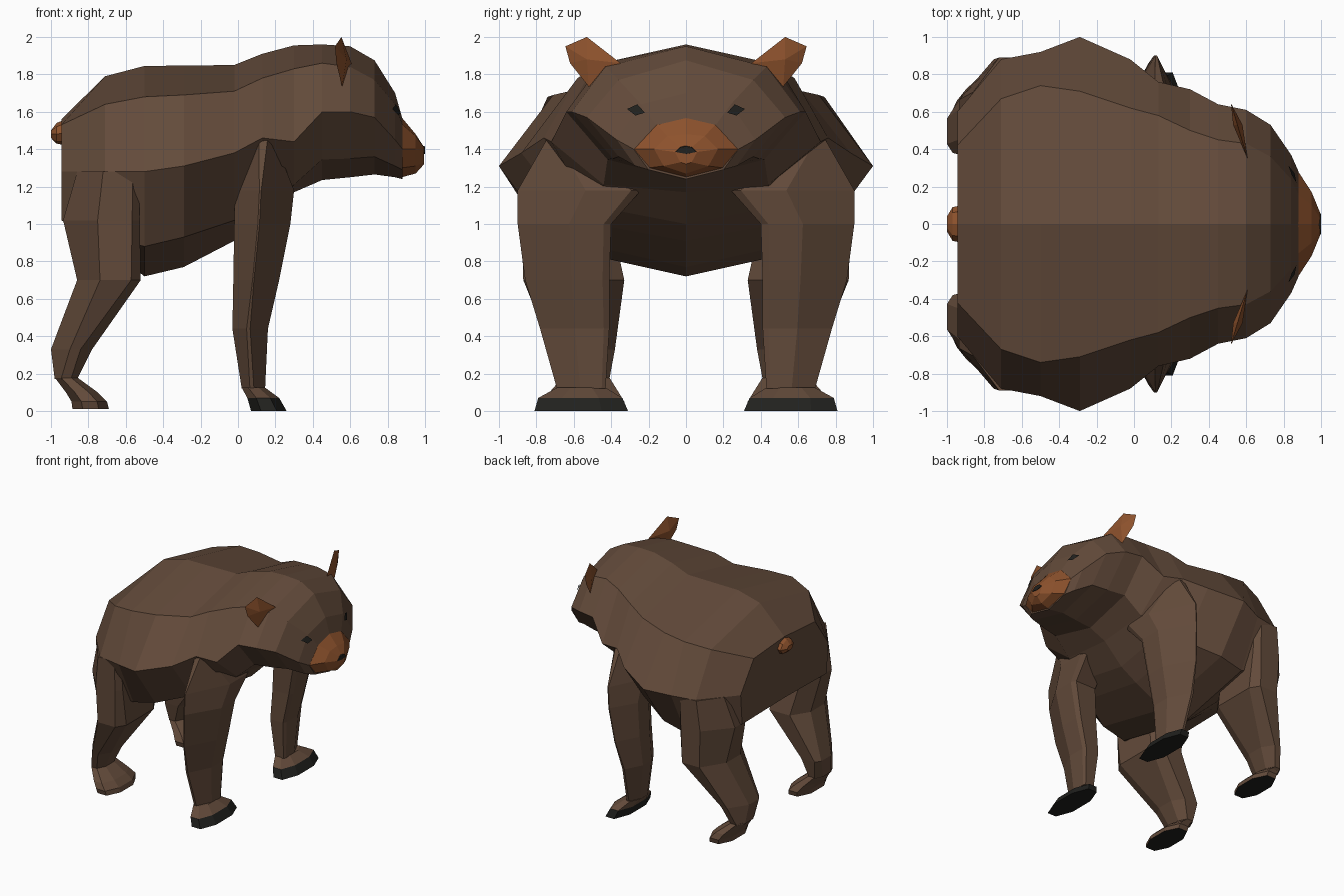
import bpy, bmesh
from mathutils import Vector
from mathutils.bvhtree import BVHTree


def material(name, rgb):
    m = bpy.data.materials.new(name)
    m.diffuse_color = (*rgb, 1)
    return m


FUR = material("brown fur", (0.125, 0.07, 0.043))
TAN = material("tan", (0.27, 0.085, 0.026))
DARK = material("dark", (0.015, 0.015, 0.013))


def finish(name, bm, mats, mirror=False):
    bmesh.ops.recalc_face_normals(bm, faces=bm.faces)
    mesh = bpy.data.meshes.new(name)
    bm.to_mesh(mesh)
    ob = bpy.data.objects.new(name, mesh)
    bpy.context.collection.objects.link(ob)
    for m in mats:
        mesh.materials.append(m)
    if mirror:
        mod = ob.modifiers.new("Mirror", "MIRROR")
        mod.use_axis = (False, True, False)
        mod.use_mirror_merge = False
    return ob


def loft(rings):
    """Bridge equal-length closed rings and cap both ends."""
    bm = bmesh.new()
    rows = [[bm.verts.new(p) for p in r] for r in rings]
    n = len(rows[0])
    for a, b in zip(rows, rows[1:]):
        for i in range(n):
            j = (i + 1) % n
            bm.faces.new((a[i], a[j], b[j], b[i]))
    bm.faces.new(rows[0])
    bm.faces.new(rows[-1])
    return bm


def section(x, zt, y1, z1, y2, z2, y3, z3, zb):
    """Symmetric eight-point cross-section of the trunk."""
    half = [(y1, z1), (y2, z2), (y3, z3)]
    return ([(x, 0, zt)] + [(x, y, z) for y, z in half] + [(x, 0, zb)]
            + [(x, -y, z) for y, z in reversed(half)])


def limb_ring(z, x0, x1, y0, y1, corners=(.28, .28, .28, .28)):
    """Chamfered box section; corners: back inner, front inner, front outer, back outer."""
    w, d = x1 - x0, y1 - y0
    a, b, c, e = corners
    return [(x0 + w * a, y0, z), (x1 - w * b, y0, z), (x1, y0 + d * b, z), (x1, y1 - d * c, z),
            (x1 - w * c, y1, z), (x0 + w * e, y1, z), (x0, y1 - d * e, z), (x0, y0 + d * a, z)]


# Trunk and head: x, top z, crease y/z, widest y/z, low y/z, bottom z
body = loft([section(*s) for s in (
    (-.945, 1.56, .42, 1.53, .60, 1.28, .58, 1.02, 1.03),
    (-.71, 1.79, .67, 1.64, .88, 1.28, .76, .93, .89),
    (-.50, 1.845, .74, 1.68, .92, 1.28, .72, .88, .72),
    (-.29, 1.847, .71, 1.69, 1.0, 1.31, .72, .93, .77),
    (-.02, 1.85, .62, 1.71, .88, 1.38, .60, 1.02, .91),
    (.13, 1.91, .58, 1.78, .76, 1.46, .52, 1.10, 1.00),
    (.30, 1.955, .50, 1.83, .72, 1.44, .44, 1.21, 1.17),
    (.45, 1.96, .45, 1.86, .64, 1.60, .42, 1.345, 1.235),
    (.60, 1.95, .43, 1.84, .61, 1.60, .39, 1.35, 1.25),
    (.73, 1.875, .36, 1.77, .53, 1.57, .36, 1.36, 1.265),
    (.84, 1.70, .24, 1.64, .37, 1.45, .27, 1.31, 1.25),
    (.88, 1.56, .16, 1.53, .28, 1.40, .20, 1.29, 1.24))])
head_tree = BVHTree.FromBMesh(body)
finish("body", body, [FUR])

# Snout
finish("snout", loft([section(*s) for s in (
    (.875, 1.57, .16, 1.535, .285, 1.40, .20, 1.30, 1.25),
    (.95, 1.48, .10, 1.47, .17, 1.40, .12, 1.31, 1.27),
    (.995, 1.41, .03, 1.41, .06, 1.385, .03, 1.33, 1.32))]), [TAN])

# Nose
finish("nose", loft([section(*s) for s in (
    (.96, 1.425, .04, 1.42, .065, 1.39, .04, 1.38, 1.375),
    (1.0, 1.415, .03, 1.41, .055, 1.385, .03, 1.38, 1.375))]), [DARK])

# Eyes: small patches laid on the face
bm = bmesh.new()
patch = []
for y, z in ((.22, 1.595), (.27, 1.58), (.315, 1.615), (.26, 1.64)):
    hit, normal, _, _ = head_tree.ray_cast(Vector((2, y, z)), Vector((-1, 0, 0)))
    patch.append(bm.verts.new(hit + Vector((.015, 0, 0))))
bm.faces.new(patch)
finish("eyes", bm, [DARK], True)

# Ears: flat five-sided leaves, thickest in the middle
bm = bmesh.new()
rim = [bm.verts.new((.52 + (.64 - y) * .3, y, z)) for y, z in
       ((.53, 2.0), (.645, 1.95), (.62, 1.86), (.52, 1.735), (.35, 1.86))]
for dx in (.025, -.025):
    mid = bm.verts.new((.555 + dx, .53, 1.88))
    for i in range(5):
        bm.faces.new((rim[i], rim[(i + 1) % 5], mid))
finish("ears", bm, [TAN], True)

# Tail
finish("tail", loft([section(*s) for s in (
    (-.92, 1.56, .07, 1.54, .10, 1.49, .07, 1.44, 1.42),
    (-.97, 1.54, .06, 1.52, .09, 1.48, .06, 1.44, 1.43),
    (-1.0, 1.50, .02, 1.50, .04, 1.48, .02, 1.46, 1.46))]), [TAN])

# Legs: z, x range, y range, corner cuts
SHOULDER = (.28, .08, .55, .42)
HIP = (.25, .1, .1, .42)
finish("front_legs", loft([limb_ring(*r) for r in (
    (1.46, .08, .19, .60, .74),
    (1.18, -.02, .30, .24, .90, SHOULDER),
    (1.00, -.02, .28, .40, .90, SHOULDER),
    (.70, -.025, .22, .41, .86, SHOULDER),
    (.44, -.03, .16, .41, .78, (.28, .08, .5, .4)),
    (.12, .02, .145, .43, .69, (.28, .08, .48, .35)))]), [FUR], True)

finish("hind_legs", loft([limb_ring(*r) for r in (
    (1.28, -.86, -.53, .45, .89, HIP),
    (1.02, -.935, -.525, .40, .88, (.25, .1, .1, .45)),
    (.70, -.86, -.52, .33, .87, (.28, .15, .15, .36)),
    (.33, -1.0, -.78, .38, .72, (.14, .28, .28, .46)),
    (.17, -.98, -.86, .41, .66))]), [FUR], True)

# Paws, with dark soles
for name, dark_below, rings in (
        ("front_paws", .06, ((.125, .02, .145, .43, .69), (.07, .05, .22, .34, .79),
                             (.0, .07, .26, .31, .81))),
        ("hind_paws", .02, ((.18, -.98, -.86, .41, .66), (.10, -.92, -.75, .36, .73),
                            (.05, -.89, -.70, .33, .75), (.01, -.885, -.69, .34, .74)))):
    bm = loft([limb_ring(*r) for r in rings])
    for f in bm.faces:
        f.material_index = int(f.calc_center_median().z < dark_below)
    finish(name, bm, [FUR, DARK], True)
